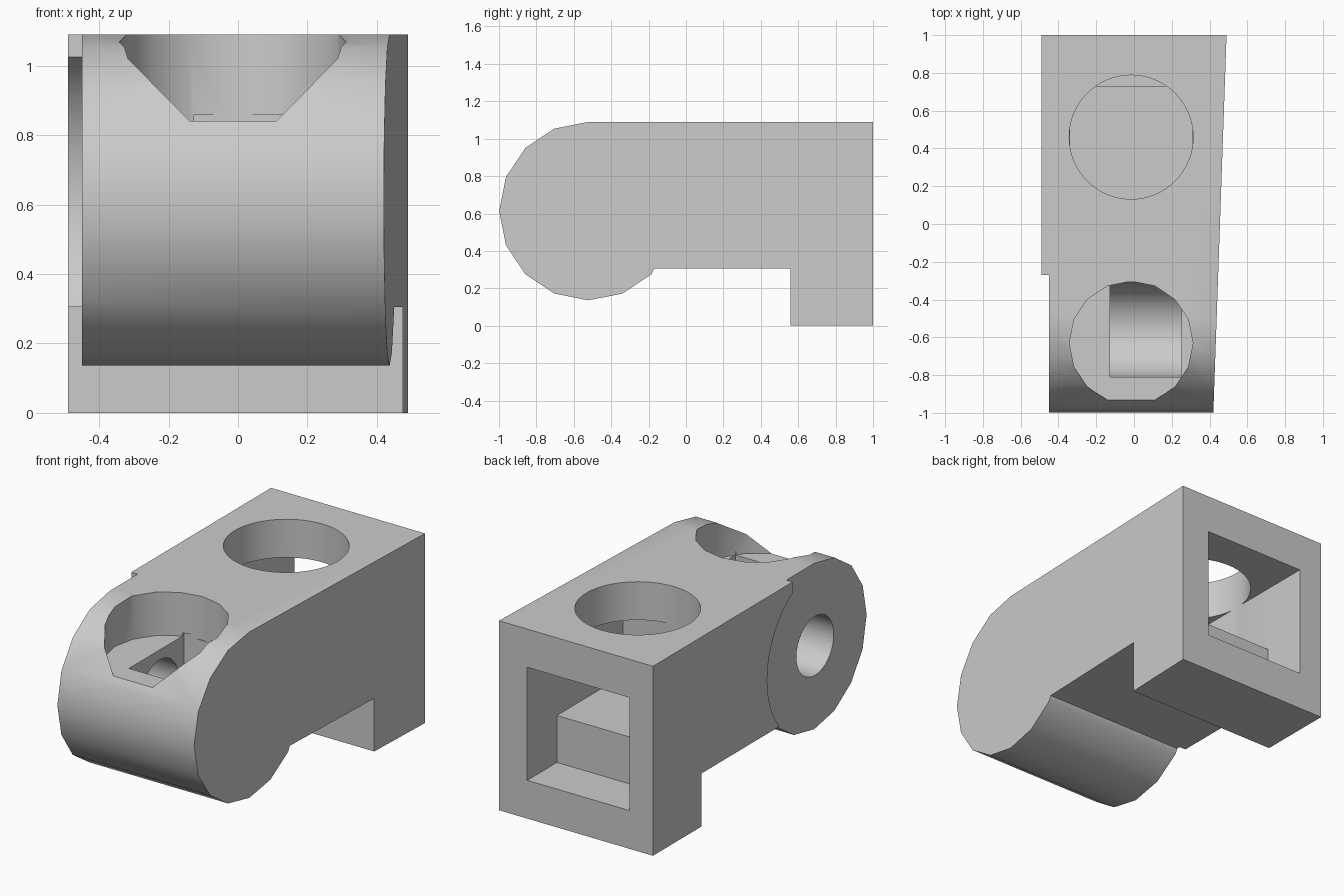
import bpy, bmesh
from math import sin, cos, pi, radians

cube = bpy.data.objects.get("Cube")
if cube:
    bpy.data.objects.remove(cube, do_unlink=True)

grey = bpy.data.materials.new("light grey")
grey.use_nodes = True
grey.diffuse_color = (0.6, 0.6, 0.6, 1)
grey.node_tree.nodes["Principled BSDF"].inputs["Base Color"].default_value = (0.6, 0.6, 0.6, 1)


def arc(cy, cz, r, start, end, steps):
    """Points on an arc, angles in degrees."""
    angles = [radians(start + (end - start) * i / steps) for i in range(steps + 1)]
    return [(cy + r * cos(a), cz + r * sin(a)) for a in angles]


def prism(name, profile, low, high, axis="x"):
    """Extrude a closed profile: (y, z) along x, or (x, y) along z."""
    place = (lambda p, d: (d, *p)) if axis == "x" else (lambda p, d: (*p, d))
    bm = bmesh.new()
    rings = [[bm.verts.new(place(p, d)) for p in profile] for d in (low, high)]
    for ring in rings:
        bm.faces.new(ring)
    n = len(profile)
    for i in range(n):
        j = (i + 1) % n
        bm.faces.new((rings[0][i], rings[0][j], rings[1][j], rings[1][i]))
    bmesh.ops.recalc_face_normals(bm, faces=bm.faces)
    mesh = bpy.data.meshes.new(name)
    bm.to_mesh(mesh)
    bm.free()
    mesh.materials.append(grey)
    obj = bpy.data.objects.new(name, mesh)
    bpy.context.collection.objects.link(obj)
    return obj


def rect(a0, a1, b0, b1):
    return [(a0, b0), (a1, b0), (a1, b1), (a0, b1)]


def circle(a, b, r, sides):
    return arc(a, b, r, 0, 360, sides)[:-1]


# Body: block with a rounded front, a raised underside and a rear foot
HUB_Y, HUB_Z, HUB_R = -0.522, 0.613, 0.477
outline = arc(HUB_Y, HUB_Z, HUB_R, 90, 315, 10)
outline += [(-0.17, 0.305), (0.56, 0.305), (0.56, 0), (1, 0), (1, 1.09)]
body = prism("body", outline, -0.49, 0.49)

# Left flank tapers toward the front
for v in body.data.vertices:
    if v.co.x > 0:
        v.co.x = 0.455 + 0.035 * v.co.y

CX = -0.015
cutters = [
    # Round hub recessed on the right flank
    prism("hub_recess", circle(HUB_Y, HUB_Z, 0.484, 64), -0.6, -0.45),
    prism("front_recess", rect(-1.2, -0.27, -0.1, 1.2), -0.6, -0.45),
    # Rear window, its stepped floor and the round opening above
    prism("rear_cavity", rect(0.13, 1.1, 0.49, 0.87), CX - 0.325, CX + 0.325),
    prism("rear_step", rect(0.73, 1.1, 0.22, 0.87), CX - 0.325, CX + 0.325),
    prism("rear_hole", circle(CX, 0.46, 0.328, 64), 0.6, 1.2, "z"),
    # Shallow front pocket, slot below it and the axle hole
    prism("front_pocket", circle(CX, -0.63, 0.327, 16), 0.84, 1.2, "z"),
    prism("front_slot",
          arc(-0.56, HUB_Z, 0.25, 180, 360, 16) + [(-0.31, 0.86), (-0.81, 0.86)],
          -0.127, 0.252),
    prism("axle_hole", circle(HUB_Y - 0.008, HUB_Z, 0.17, 32), -0.6, 0.0),
]

bpy.ops.object.select_all(action="DESELECT")
body.select_set(True)
bpy.context.view_layer.objects.active = body
for cutter in cutters:
    cutter.hide_render = True
    mod = body.modifiers.new(cutter.name, "BOOLEAN")
    mod.operation = "DIFFERENCE"
    mod.solver = "EXACT"
    mod.object = cutter
    bpy.ops.object.modifier_apply(modifier=mod.name)
    bpy.data.objects.remove(cutter, do_unlink=True)

bpy.ops.object.shade_smooth_by_angle(angle=radians(30))
